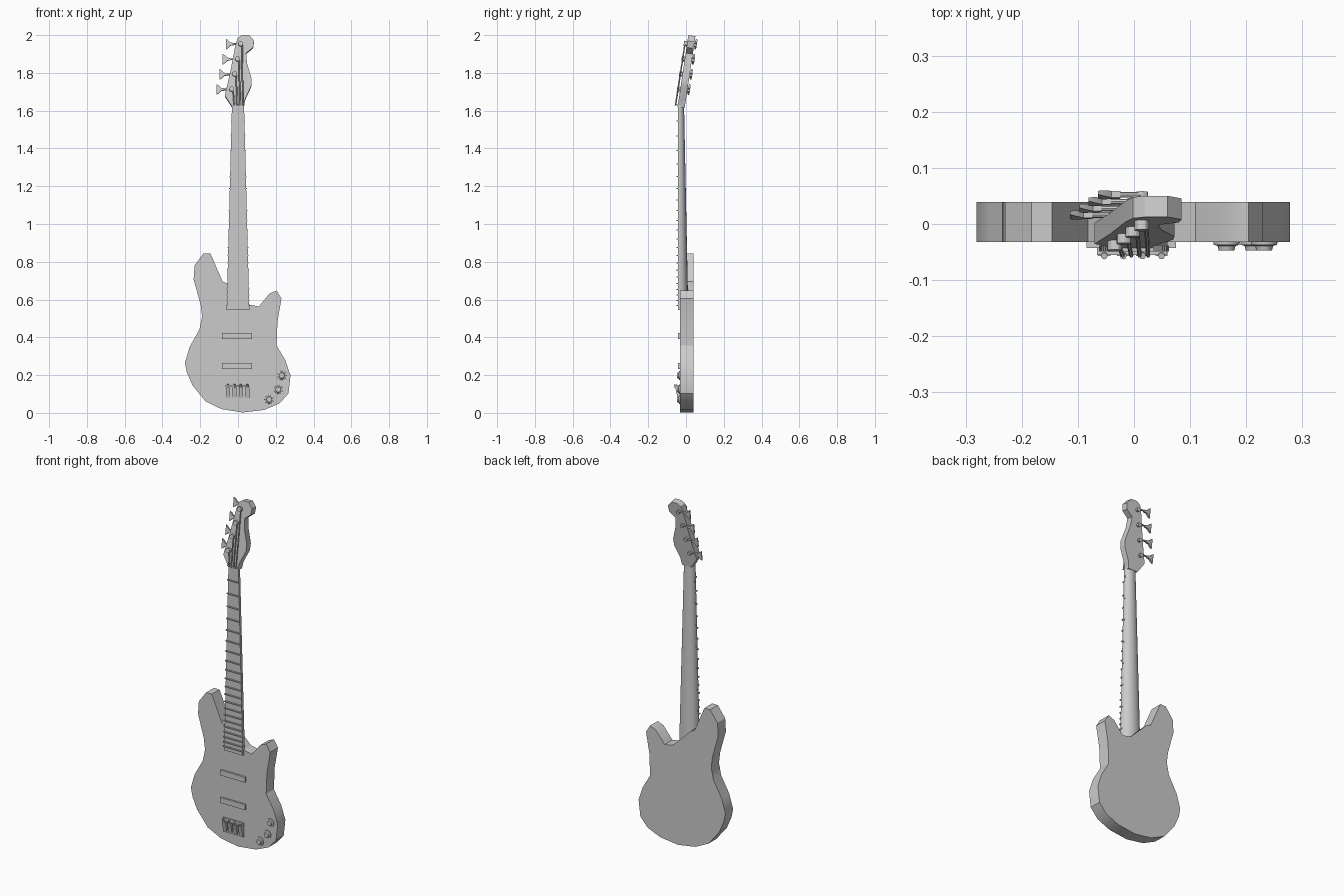
import bpy, bmesh, math
from mathutils import Vector

if "Cube" in bpy.data.objects:
    bpy.data.objects.remove(bpy.data.objects["Cube"])


def loft(name, rings):
    """Skin a list of equal-length point rings and cap both ends."""
    bm = bmesh.new()
    vs = [[bm.verts.new(p) for p in r] for r in rings]
    n = len(rings[0])
    for a, b in zip(vs, vs[1:]):
        for i in range(n):
            j = (i + 1) % n
            bm.faces.new((a[i], a[j], b[j], b[i]))
    bm.faces.new(vs[0])
    bm.faces.new(vs[-1])
    bmesh.ops.recalc_face_normals(bm, faces=bm.faces)
    me = bpy.data.meshes.new(name)
    bm.to_mesh(me)
    bm.free()
    ob = bpy.data.objects.new(name, me)
    bpy.context.collection.objects.link(ob)
    return ob


def rod(name, stops, n=12):
    """Turned rod through (point, radius) stops."""
    pts = [Vector(p) for p, r in stops]
    q = (pts[-1] - pts[0]).to_track_quat('Z', 'Y')
    circle = [Vector((math.cos(2 * math.pi * i / n), math.sin(2 * math.pi * i / n), 0)) for i in range(n)]
    return loft(name, [[p + q @ (c * s[1]) for c in circle] for p, s in zip(pts, stops)])


def box(name, x0, x1, y0, y1, z0, z1):
    return loft(name, [[(x0, y, z0), (x1, y, z0), (x1, y, z1), (x0, y, z1)] for y in (y0, y1)])


# Body slab with two horns
outline = [(-.183, .844), (-.146, .844), (-.082, .696), (-.056, .685), (.056, .574), (.11, .563),
           (.167, .632), (.204, .648), (.23, .606), (.209, .484), (.204, .357), (.251, .278),
           (.278, .198), (.267, .103), (.22, .05), (.14, .016), (.024, .002), (-.087, .02),
           (-.172, .061), (-.241, .146), (-.271, .215), (-.281, .265), (-.257, .347), (-.204, .442),
           (-.19, .51), (-.198, .574), (-.235, .706), (-.23, .78)]
loft("body", [[(x, y, z) for x, z in outline] for y in (-.032, .039)])

# Neck with rounded back, and flat fretboard
NUT, END, SCALE = 1.63, .545, 1.51


def half_width(z):
    return .06 - .028 * (z - END) / (NUT - END)


def neck_ring(z, back):
    w, front = half_width(z), -.032
    return [(w * math.cos(math.pi * i / 10), front + (back - front) * math.sin(math.pi * i / 10), z)
            for i in range(11)]


loft("neck", [neck_ring(END, .012), neck_ring(1.66, -.011)])
loft("fretboard", [[(-half_width(z), -.042, z), (half_width(z), -.042, z),
                    (half_width(z), -.031, z), (-half_width(z), -.031, z)] for z in (END, NUT)])
for n in range(22):
    z = NUT - SCALE * (1 - 2 ** (-n / 12))
    w = half_width(z) + .003
    box("nut" if n == 0 else "fret", -w, w, -.049, -.038, z - .003, z + .003)

# Tilted headstock
SLOPE, THICK = .15, .038
head = [(-.03, 1.62), (-.07, 1.68), (-.042, 1.80), (-.015, 1.94), (-.002, 1.985), (.02, 2.0),
        (.06, 2.0), (.085, 1.97), (.08, 1.935), (.043, 1.905), (.048, 1.85), (.072, 1.77),
        (.07, 1.73), (.037, 1.66), (.03, 1.62)]
normal = Vector((0, 1, -SLOPE)).normalized()


def on_head(x, z, depth):
    return Vector((x, -.04 + SLOPE * (z - 1.65), z)) + normal * depth


loft("headstock", [[on_head(x, z, d) for x, z in head] for d in (0, THICK)])

# Tuning posts, keys and the string ends behind the nut
for i in range(4):
    x, z = -.034 + .016 * i, 1.713 + .08 * i
    rod("tuning_post", [(on_head(x, z, .005), .013), (on_head(x, z, -.017), .013)])
    rod("tuner_gear", [(on_head(x, z, THICK - .002), .011), (on_head(x, z, THICK + .014), .011)])
    tip, kd = -.114 + .0165 * i, THICK + .008
    rod("tuner_shaft", [(on_head(x, z + .006, kd), .005), (on_head(tip + .03, z + .006, kd), .005)], 8)
    rings = []
    for dx, h, t in ((.04, .006, .006), (.024, .008, .006), (.01, .022, .005), (0, .028, .003)):
        rings.append([on_head(tip + dx, z + .006 + sz * h, kd + sy * t)
                      for sz, sy in ((-1, -1), (1, -1), (1, 1), (-1, 1))])
    loft("tuner_key", rings)
    rod("string", [((-.02 + .015 * i, -.056, 1.628), .004), (on_head(x + .008, z, -.011), .004)], 6)

# Pickups
for z in (.392, .232):
    box("pickup", -.085, .075, -.043, -.03, z, z + .031)

# Bridge plate, tail bar, sloped saddles and screws
box("bridge_plate", -.07, .06, -.038, -.03, .068, .15)
box("bridge_bar", -.066, .058, -.055, -.036, .138, .147)
for i in range(4):
    x = -.053 + .034 * i
    loft("saddle", [[(s, -.036, .078), (s, -.044, .078), (s, -.057, .136), (s, -.036, .136)]
                    for s in (x - .011, x + .011)])
    rod("bridge_screw", [((x, -.054, .134), .006), ((x, -.057, .151), .006)], 8)

# Control knobs
for x, z in ((.232, .198), (.213, .124), (.165, .071)):
    rod("knob", [((x, -.03, z), .024), ((x, -.037, z), .023), ((x, -.039, z), .016), ((x, -.047, z), .014)], 16)

# Smooth shading with sharp edges kept
bpy.ops.object.select_all(action='SELECT')
bpy.context.view_layer.objects.active = bpy.data.objects["body"]
bpy.ops.object.shade_smooth_by_angle(angle=math.radians(30))
